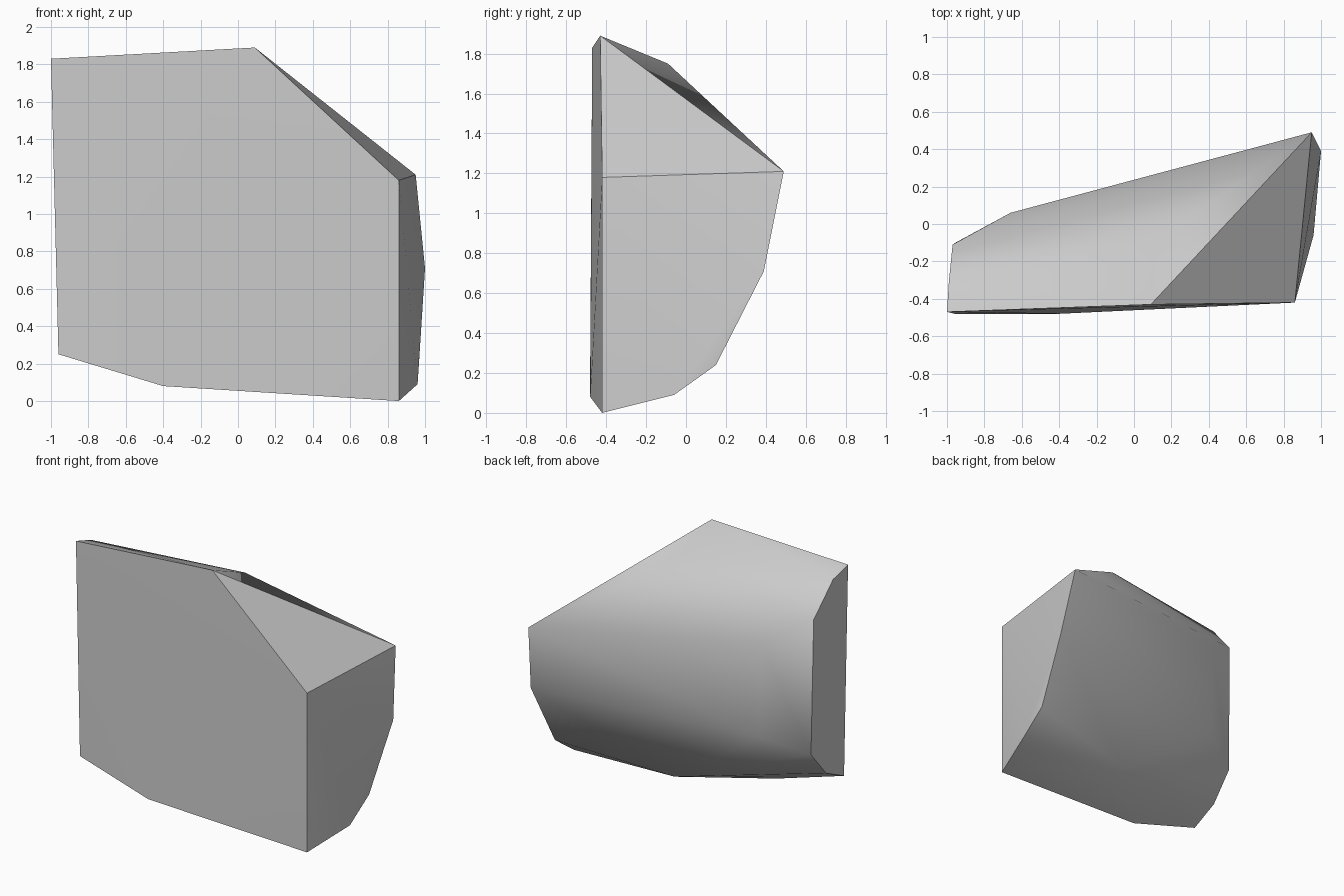
import bpy
import bmesh
from mathutils import Vector

default_cube = bpy.data.objects.get("Cube")
if default_cube:
    bpy.data.objects.remove(default_cube, do_unlink=True)


def make_material(name, colour):
    material = bpy.data.materials.new(name)
    material.use_nodes = True
    material.diffuse_color = colour
    for node in material.node_tree.nodes:
        if node.type == "BSDF_PRINCIPLED":
            node.inputs["Base Color"].default_value = colour
    return material


# Corners of the broken stone, grouped by the side they outline
front_corners = [
    (-1, -.47, 1.83), (.09, -.43, 1.89), (.86, -.42, 1.18),
    (.86, -.42, 0), (-.4, -.48, .08), (-.96, -.48, .25),
]
left_end_corners = [
    (.95, .49, 1.21), (1, .39, .71), (.97, .15, .24), (.96, -.06, .09),
]
right_end_corners = [
    (-.99, -.31, 1.78), (-.97, -.11, 1.55),
    (-.955, -.1, .55), (-.96, -.27, .35),
]
back_corners = [
    (.12, -.09, 1.75), (-.66, .06, 1.36), (-.66, .06, .66), (.1, -.01, .14),
]


def side_of(face):
    """Name the broken side that a face belongs to, from its direction."""
    normal = face.normal
    if normal.y < -.85:
        return "front"
    if normal.x > .8:
        return "left end"
    if normal.x < -.8:
        return "right end"
    if normal.x > .55 and normal.z > .55:
        return "chipped corner"
    return "rounded back"


# Wrap the corners in a tight convex skin
bm = bmesh.new()
for corner in front_corners + left_end_corners + right_end_corners + back_corners:
    bm.verts.new(Vector(corner))
hull = bmesh.ops.convex_hull(bm, input=bm.verts[:], use_existing_faces=False)
loose = [v for v in bm.verts if not v.link_faces]
bmesh.ops.delete(bm, geom=loose, context="VERTS")
bmesh.ops.recalc_face_normals(bm, faces=bm.faces[:])
bm.normal_update()

# Smooth within each side, crisp edges where two sides meet
for face in bm.faces:
    face.smooth = True
for edge in bm.edges:
    sides = {side_of(face) for face in edge.link_faces}
    edge.smooth = len(sides) == 1

mesh = bpy.data.meshes.new("stone_fragment")
bm.to_mesh(mesh)
bm.free()
mesh.materials.append(make_material("plain grey stone", (.6, .6, .6, 1)))
stone = bpy.data.objects.new("stone_fragment", mesh)
bpy.context.collection.objects.link(stone)
